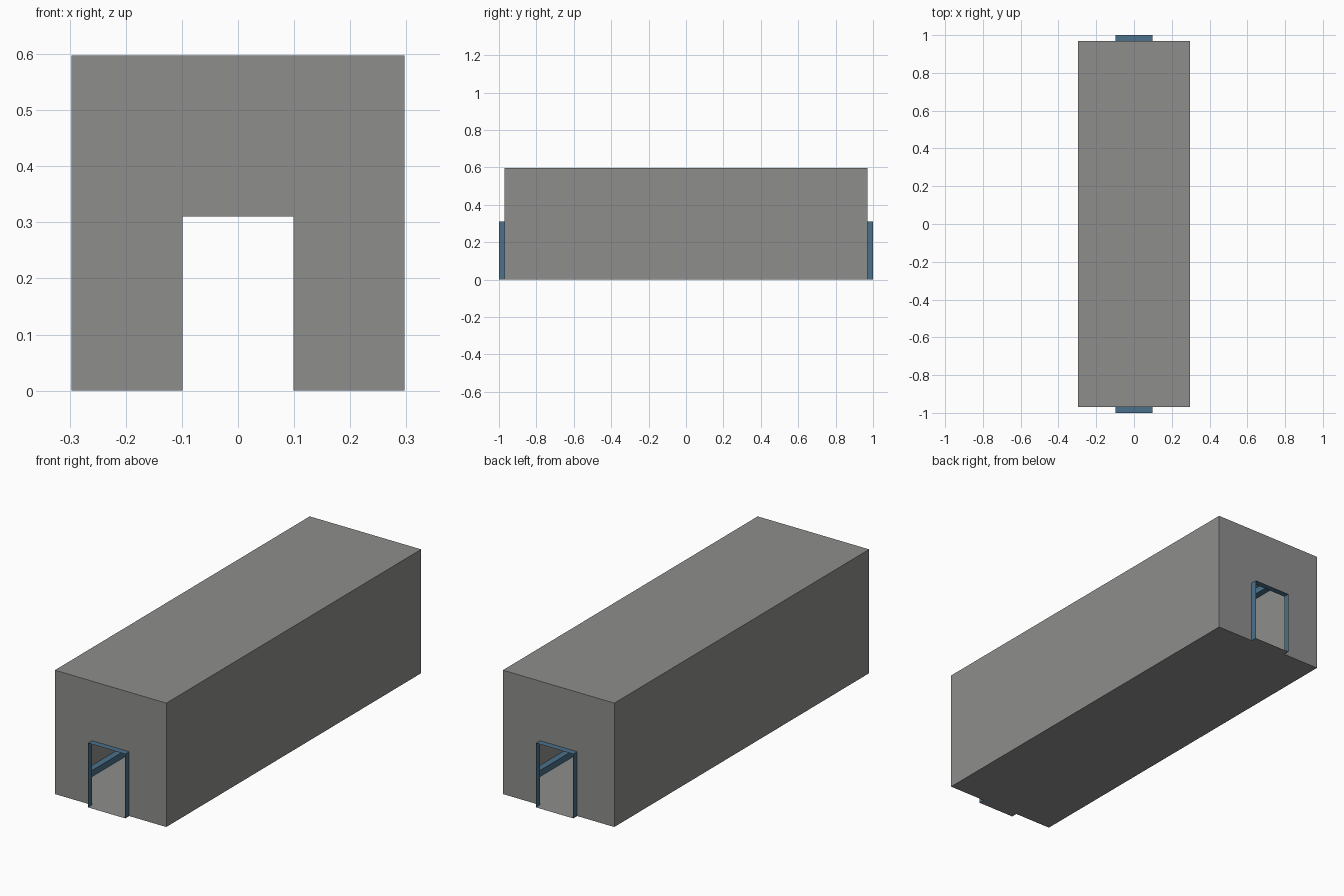
import bpy, bmesh

if "Cube" in bpy.data.objects:
    bpy.data.objects.remove(bpy.data.objects["Cube"])

W, L, H = 0.297, 0.97, 0.597      # hull half width, half length, height
DW, DH, END = 0.099, 0.31, 1.0    # door half width, height, outer end of frame
B = 0.03                          # interior trim size


def material(name, rgb):
    m = bpy.data.materials.new(name)
    m.diffuse_color = (*rgb, 1)
    m.use_nodes = True
    m.node_tree.nodes["Principled BSDF"].inputs["Base Color"].default_value = m.diffuse_color
    return m


grey = material("hull grey", (0.27, 0.275, 0.265))
blue = material("trim blue", (0.07, 0.16, 0.26))


def sheet_object(name, polys, mat):
    """Thin-sheet object from a few polygons, joined at shared corners."""
    bm = bmesh.new()
    for p in polys:
        bm.faces.new([bm.verts.new(c) for c in p])
    bmesh.ops.remove_doubles(bm, verts=bm.verts, dist=1e-5)
    bmesh.ops.recalc_face_normals(bm, faces=bm.faces)
    me = bpy.data.meshes.new(name)
    bm.to_mesh(me)
    bm.free()
    me.materials.append(mat)
    ob = bpy.data.objects.new(name, me)
    bpy.context.collection.objects.link(ob)
    return ob


# Hollow corridor: floor, roof, side walls, end walls with doorways
end_profile = [(-W, 0), (-DW, 0), (-DW, DH), (DW, DH), (DW, 0), (W, 0), (W, H), (-W, H)]
hull = [
    [(-W, -L, H), (W, -L, H), (W, L, H), (-W, L, H)],
    [(-W, -L, 0), (-DW, -L, 0), (DW, -L, 0), (W, -L, 0),
     (W, L, 0), (DW, L, 0), (-DW, L, 0), (-W, L, 0)],
]
for s in (-1, 1):
    hull.append([(s * W, -L, 0), (s * W, L, 0), (s * W, L, H), (s * W, -L, H)])
    hull.append([(x, s * L, z) for x, z in end_profile])
sheet_object("corridor_hull", hull, grey)

for s, label in ((-1, "front"), (1, "back")):
    a, b = s * L, s * END
    # Door sill continuing the floor
    sheet_object(label + "_sill",
                 [[(-DW, a, 0), (DW, a, 0), (DW, b, 0), (-DW, b, 0)]], grey)
    # Door frame: two jambs and a lintel
    path = [(-DW, 0), (-DW, DH), (DW, DH), (DW, 0)]
    sheet_object(label + "_door_frame",
                 [[(x0, a, z0), (x1, a, z1), (x1, b, z1), (x0, b, z0)]
                  for (x0, z0), (x1, z1) in zip(path, path[1:])], blue)

# Interior trim beams along the floor and ceiling corners
for sx, side in ((-1, "left"), (1, "right")):
    for z0, z1, level in ((0, B, "floor"), (H, H - B, "ceiling")):
        xo, xi = sx * W, sx * (W - B)
        sheet_object(f"{side}_{level}_trim", [
            [(xi, -L, z0), (xi, L, z0), (xi, L, z1), (xi, -L, z1)],
            [(xi, -L, z1), (xi, L, z1), (xo, L, z1), (xo, -L, z1)]], blue)
